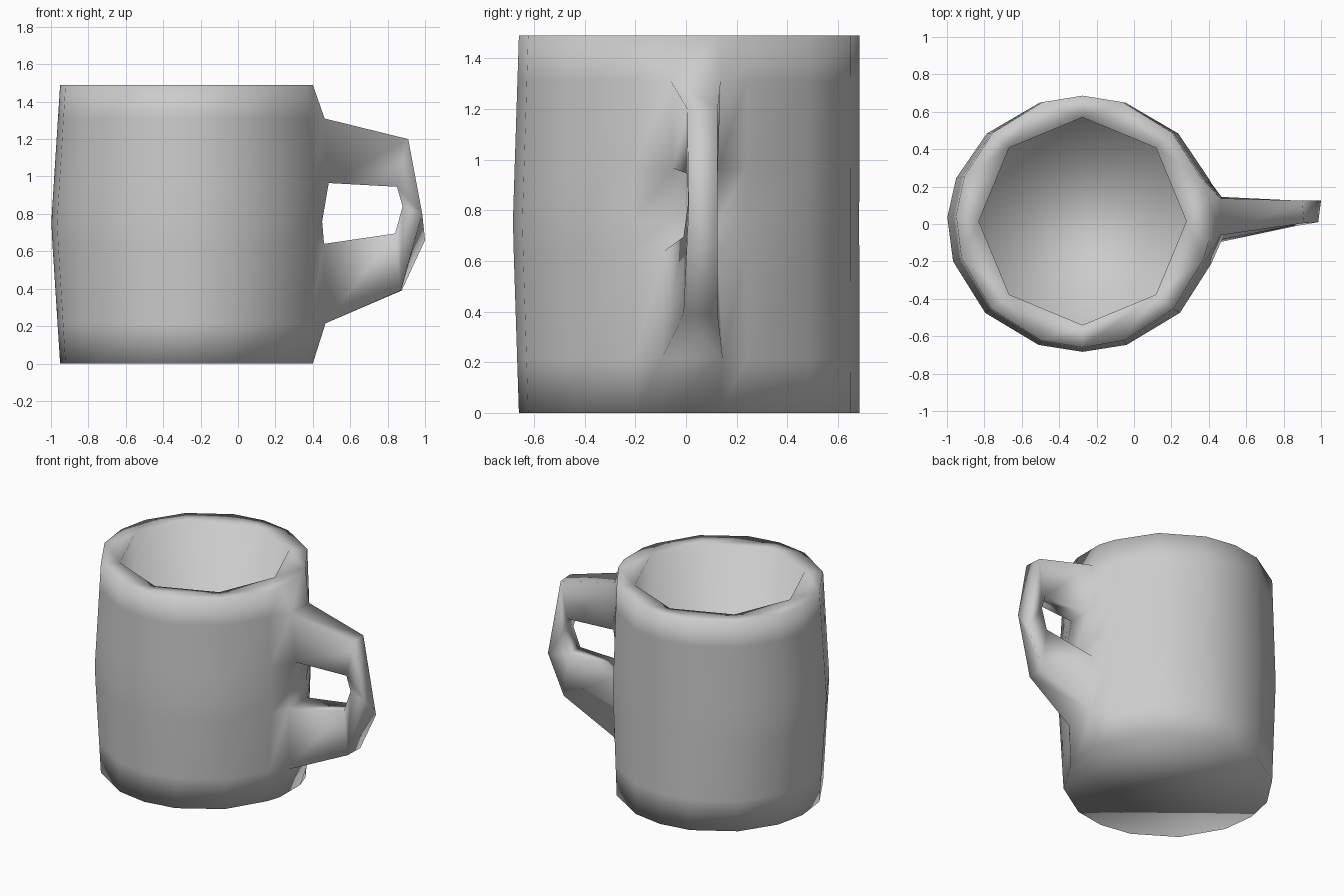
import bpy, bmesh
from math import sin, cos, radians

if "Cube" in bpy.data.objects:
    bpy.data.objects.remove(bpy.data.objects["Cube"])

bm = bmesh.new()
CX = -0.275
HEIGHT = 1.49

# Outer wall: slightly bulging rings, each with two extra verts where the handle joins
angles = [20, 45, 71.5, 90, 108.5, 135, 159, 177, 197, 224, 251, 270, 289, 316, 342]
# height, x of handle seat, low y, high y
rows = [(0.0, 0.40, -0.10, 0.13),
        (0.215, 0.468, -0.095, 0.145),
        (0.64, 0.46, -0.085, 0.125),
        (0.76, 0.45, -0.06, 0.125),
        (0.965, 0.485, -0.05, 0.125),
        (1.31, 0.463, -0.06, 0.137),
        (HEIGHT, 0.40, -0.09, 0.13)]


def outer_ring(z, seat_x, y_low, y_high):
    t = 1 - abs(z - 0.745) / 0.745          # 0 at the ends, 1 at mid height
    rx, ry, cy = 0.677 + 0.048 * t, 0.673 + 0.011 * t, 0.013 * (1 - t)
    pts = [(seat_x, y_low), (seat_x, y_high)]
    pts += [(CX + rx * cos(radians(a)), cy + ry * sin(radians(a))) for a in angles]
    return [bm.verts.new((x, y, z)) for x, y in pts]


def skin(a, b, skip=()):
    n = len(a)
    for i in range(n):
        if i not in skip:
            bm.faces.new((a[i], a[(i + 1) % n], b[(i + 1) % n], b[i]))


rings = [outer_ring(*r) for r in rows]
for k in range(len(rings) - 1):
    skin(rings[k], rings[k + 1], skip=(0,) if k in (1, 4) else ())
bm.faces.new(rings[0][::-1])

# Octagonal cavity with a flat floor
def octagon(z):
    return [bm.verts.new((CX + 0.555 * cos(radians(45 * i)),
                          0.015 + 0.555 * sin(radians(45 * i)), z)) for i in range(8)]


lip, floor = octagon(HEIGHT), octagon(0.12)
skin(lip, floor)
bm.faces.new(floor)

# Flat rim between the outer ring and the octagon
def loop_edges(ring):
    return [bm.edges.get((ring[i], ring[(i + 1) % len(ring)])) for i in range(len(ring))]


bmesh.ops.bridge_loops(bm, edges=loop_edges(rings[-1]) + loop_edges(lip))

# Handle: four-sided sections running from the upper seat to the lower seat
def section(outer_low, outer_high, inner, y_low, y_high):
    return [bm.verts.new(p) for p in (
        (outer_low[0], y_low, outer_low[1]), (outer_high[0], y_high, outer_high[1]),
        (inner[0], y_high, inner[1]), (inner[0], y_low, inner[1]))]


def seat(outer, inner):
    return [outer[0], outer[1], inner[1], inner[0]]


path = [seat(rings[5], rings[4]),
        section((0.91, 1.20), (0.90, 1.20), (0.85, 0.945), 0.005, 0.125),
        section((0.985, 0.80), (1.0, 0.66), (0.88, 0.84), 0.01, 0.125),
        section((0.87, 0.39), (0.875, 0.39), (0.84, 0.695), -0.01, 0.125),
        seat(rings[1], rings[2])]
for a, b in zip(path, path[1:]):
    skin(a, b)

bmesh.ops.recalc_face_normals(bm, faces=bm.faces)
mesh = bpy.data.meshes.new("mug")
bm.to_mesh(mesh)
bm.free()
mesh.shade_smooth()
bpy.context.collection.objects.link(bpy.data.objects.new("mug", mesh))
